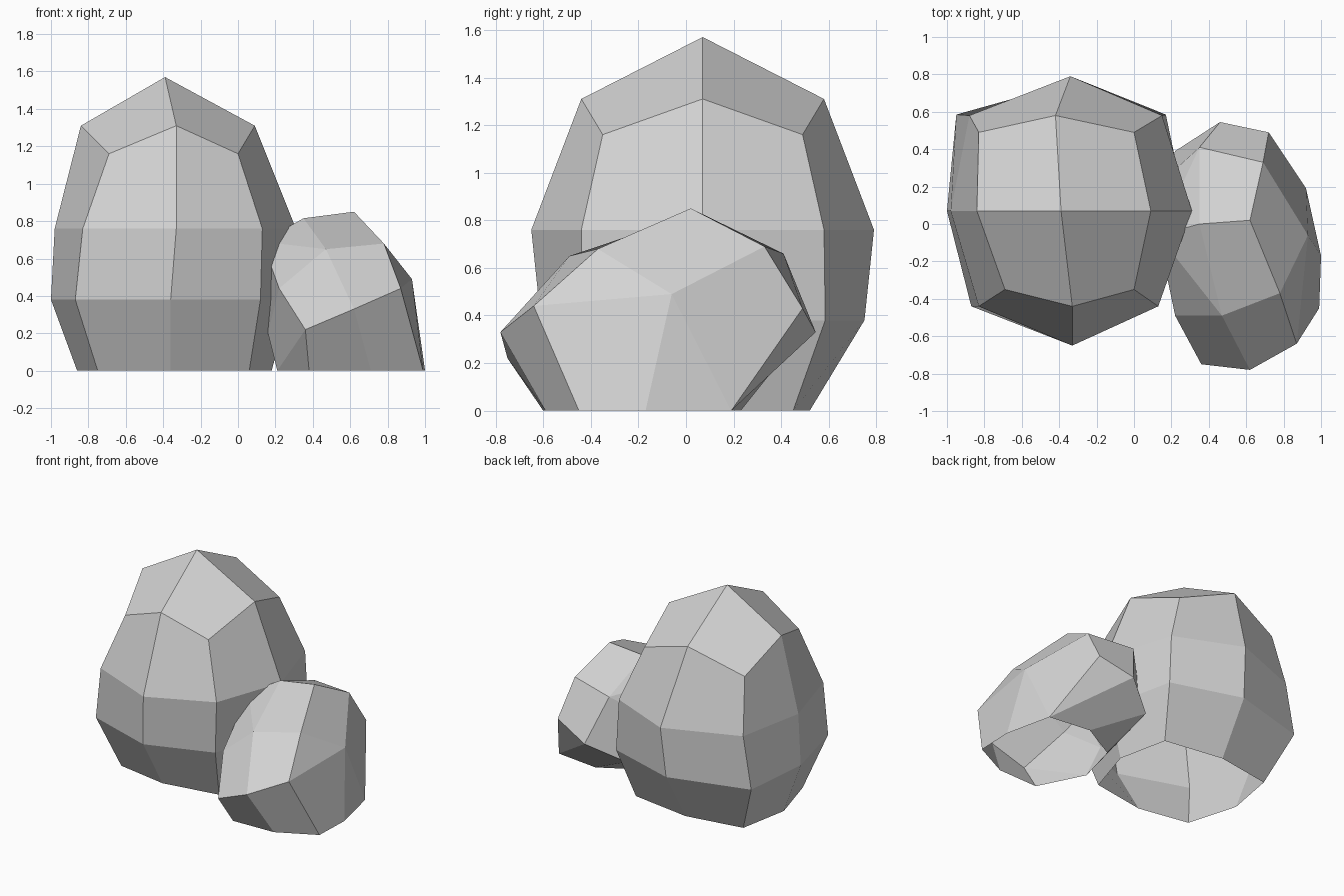
import bpy
import bmesh
from math import radians

old = bpy.data.objects.get("Cube")
if old:
    bpy.data.objects.remove(old, do_unlink=True)

# One plain grey stone colour
stone = bpy.data.materials.new("stone_grey")
stone.use_nodes = True
GREY = (0.65, 0.65, 0.65, 1)
stone.diffuse_color = GREY
bsdf = next(n for n in stone.node_tree.nodes if n.type == 'BSDF_PRINCIPLED')
bsdf.inputs["Base Color"].default_value = GREY
bsdf.inputs["Roughness"].default_value = 0.9


def finish(bm, name):
    """Turn the bmesh into a flat shaded stone object."""
    mesh = bpy.data.meshes.new(name)
    bm.to_mesh(mesh)
    bm.free()
    mesh.materials.append(stone)
    obj = bpy.data.objects.new(name, mesh)
    bpy.context.collection.objects.link(obj)
    return obj


def ring(bm, z_mid, z_corner, mids, left, right, front, back, y_mid=0.07):
    """Eight points: the four side middles and the four corners between them.
    mids = (front x, back x, left x, right x, front y, back y);
    left and right hold the corner x at the front and at the back."""
    fx, bx, lx, rx, fy, by = mids
    points = [
        (fx, fy, z_mid), (right[0], front, z_corner),
        (rx, y_mid, z_mid), (right[1], back, z_corner),
        (bx, by, z_mid), (left[1], back, z_corner),
        (lx, y_mid, z_mid), (left[0], front, z_corner),
    ]
    return [bm.verts.new(p) for p in points]


# Large boulder: four stacked rings and a peaked cap, open underneath
bm = bmesh.new()
rings = [
    ring(bm, 0, 0, (-0.36, -0.36, -0.86, 0.18, -0.38, 0.52),
         (-0.75, -0.79), (0.06, 0.1), -0.31, 0.45),
    ring(bm, 0.38, 0.38, (-0.36, -0.36, -1.0, 0.28, -0.61, 0.75),
         (-0.87, -0.95), (0.12, 0.17), -0.44, 0.585),
    ring(bm, 0.76, 0.76, (-0.33, -0.34, -0.98, 0.31, -0.65, 0.79),
         (-0.83, -0.88), (0.13, 0.15), -0.44, 0.58),
    ring(bm, 1.31, 1.16, (-0.33, -0.42, -0.84, 0.09, -0.44, 0.58),
         (-0.69, -0.83), (0.0, 0.0), -0.35, 0.49),
]
for low, high in zip(rings, rings[1:]):
    for i in range(8):
        j = (i + 1) % 8
        bm.faces.new((low[i], low[j], high[j], high[i]))
peak = bm.verts.new((-0.39, 0.07, 1.57))
top = rings[-1]
for i in range(0, 8, 2):
    bm.faces.new((peak, top[i], top[i + 1], top[(i + 2) % 8]))
bmesh.ops.recalc_face_normals(bm, faces=bm.faces)
finish(bm, "large_boulder")

# Small boulder: a tilted block, cut flat by the ground and open underneath
upper = [
    (0.62, 0.02, 0.85), (0.35, 0.0, 0.815), (0.13, -0.06, 0.69),
    (0.69, 0.33, 0.69), (0.35, 0.41, 0.66), (0.12, 0.2, 0.48),
    (0.78, -0.37, 0.68), (0.47, -0.49, 0.65), (0.22, -0.49, 0.44),
]
girdle = [
    (0.93, -0.06, 0.49), (0.72, 0.49, 0.43), (0.46, 0.545, 0.33),
    (0.22, 0.39, 0.2), (0.16, -0.17, 0.2), (0.36, -0.75, 0.22),
    (0.62, -0.78, 0.33), (0.87, -0.64, 0.44),
]
base = [
    (0.99, -0.45), (1.0, -0.17), (0.92, 0.19), (0.59, 0.23),
    (0.3, 0.07), (0.21, -0.26), (0.38, -0.6), (0.71, -0.59),
]
bm = bmesh.new()
for p in upper + girdle + [(x, y, 0) for x, y in base]:
    bm.verts.new(p)
bmesh.ops.convex_hull(bm, input=bm.verts)
bmesh.ops.recalc_face_normals(bm, faces=bm.faces)
underside = [f for f in bm.faces if all(v.co.z < 0.001 for v in f.verts)]
bmesh.ops.delete(bm, geom=underside, context='FACES')
loose = [v for v in bm.verts if not v.link_faces]
bmesh.ops.delete(bm, geom=loose, context='VERTS')
bmesh.ops.join_triangles(bm, faces=bm.faces, angle_face_threshold=radians(15),
                         angle_shape_threshold=radians(60))
finish(bm, "small_boulder")
